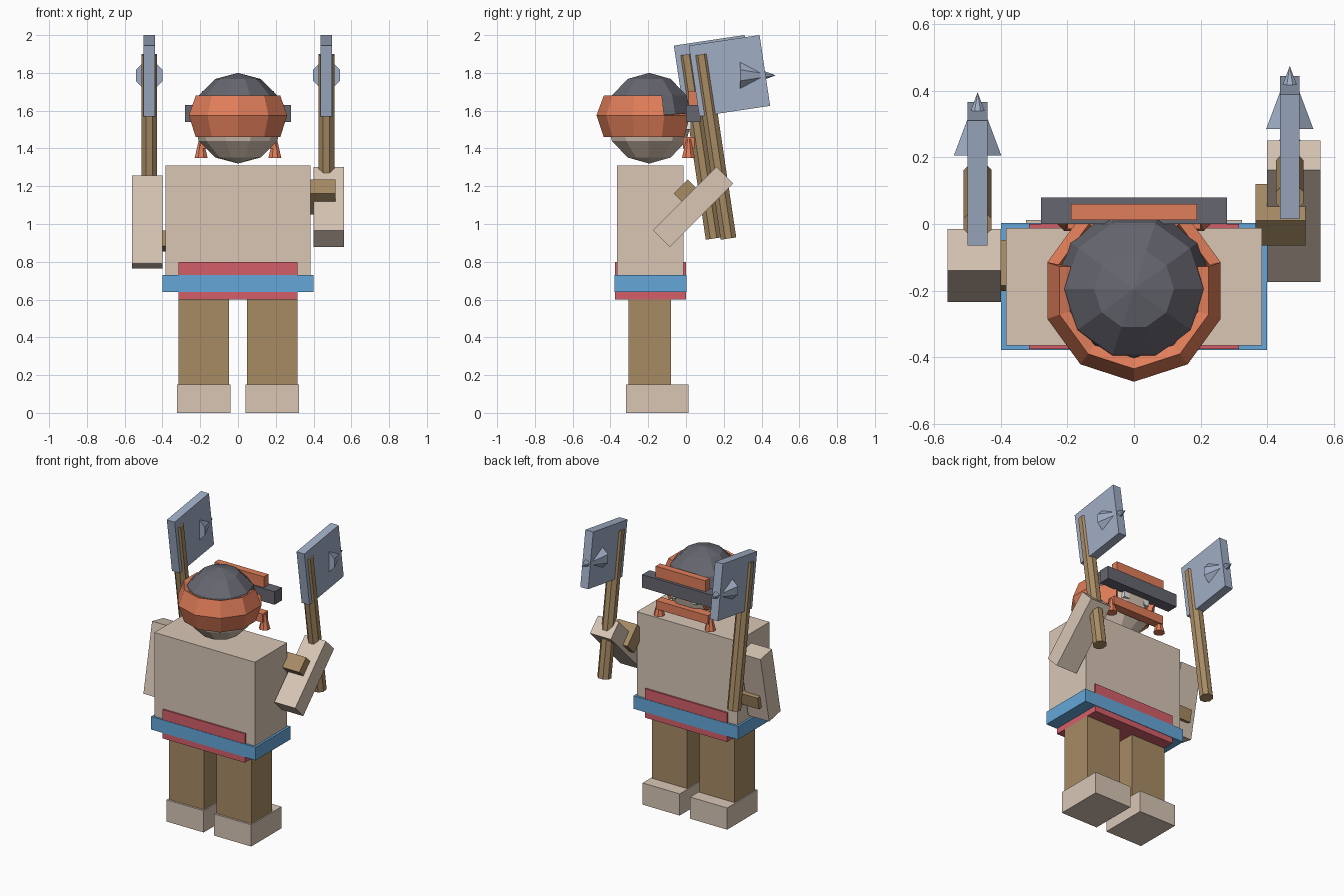
import bpy, bmesh, math
from mathutils import Matrix, Vector

cube = bpy.data.objects.get("Cube")
if cube:
    bpy.data.objects.remove(cube, do_unlink=True)


def material(name, *srgb):
    lin = [(c / 255 / 12.92 if c < 11 else ((c / 255 + 0.055) / 1.055) ** 2.4) for c in srgb] + [1]
    m = bpy.data.materials.new(name)
    m.use_nodes = True
    m.diffuse_color = lin
    m.node_tree.nodes["Principled BSDF"].inputs["Base Color"].default_value = lin
    return m


tan = material("tan", 216, 198, 181)
brown = material("brown", 167, 139, 100)
red = material("red", 212, 95, 106)
blue = material("blue", 101, 167, 216)
orange = material("orange", 225, 126, 90)
grey = material("dark grey", 102, 102, 112)
steel = material("steel", 160, 174, 197)
white = material("white", 235, 235, 235)


def finish(name, bm, *mats):
    bmesh.ops.recalc_face_normals(bm, faces=bm.faces)
    mesh = bpy.data.meshes.new(name)
    bm.to_mesh(mesh)
    bm.free()
    for m in mats:
        mesh.materials.append(m)
    ob = bpy.data.objects.new(name, mesh)
    bpy.context.collection.objects.link(ob)
    return ob


def box(name, mat, centre, size, tilt=0):
    """Box turned about x by tilt degrees."""
    bm = bmesh.new()
    mtx = Matrix.Translation(centre) @ Matrix.Rotation(math.radians(tilt), 4, 'X')
    bmesh.ops.create_cube(bm, size=1, matrix=mtx @ Matrix.Diagonal((*size, 1)))
    return finish(name, bm, mat)


def span(name, mat, x, y, z):
    """Upright box from its extents."""
    ends = list(zip(x, y, z))
    lo, hi = Vector(ends[0]), Vector(ends[1])
    return box(name, mat, (lo + hi) / 2, hi - lo)


def cone(name, mat, centre, r1, r2, depth, tilt=0, sides=8):
    bm = bmesh.new()
    mtx = Matrix.Translation(centre) @ Matrix.Rotation(math.radians(tilt), 4, 'X')
    turn = Matrix.Rotation(math.pi / sides, 4, 'Z')
    bmesh.ops.create_cone(bm, cap_ends=True, segments=sides, radius1=r1, radius2=r2,
                          depth=depth, matrix=mtx @ turn)
    return finish(name, bm, mat)


# Torso, skirt and belt
span("torso", tan, (-.385, .385), (-.365, -.012), (.73, 1.31))
span("skirt", red, (-.315, .315), (-.376, 0), (.6, .8))
span("belt", blue, (-.4, .4), (-.379, .003), (.64, .73))

# Legs and feet
for side, s in (("left", 1), ("right", -1)):
    box(side + "_leg", brown, (s * .182, -.192, .375), (.267, .225, .45))
    box(side + "_foot", tan, (s * .182, -.153, .075), (.284, .33, .15))

# Head: ten-sided ball with a helmet above and skin below
HEAD = Vector((0, -.195, 1.56))
bm = bmesh.new()
bmesh.ops.create_uvsphere(bm, u_segments=10, v_segments=6, radius=.24,
                          matrix=Matrix.Translation(HEAD) @ Matrix.Rotation(math.radians(18), 4, 'Z'))
for f in bm.faces:
    f.material_index = 0 if f.calc_center_median().z > HEAD.z else 1
finish("head", bm, grey, tan)

# Hair band: two tiers, the lower one reaching further round the head
bm = bmesh.new()
rings = []
for r, z in ((.235, 1.46), (.274, 1.575), (.235, 1.68)):
    rings.append([bm.verts.new((r * math.cos(math.radians(18 + 36 * i)),
                                HEAD.y - .005 + r * math.sin(math.radians(18 + 36 * i)), z))
                  for i in range(10)])
for tier, sectors in ((0, range(3, 11)), (1, range(4, 10))):
    low, high = rings[tier], rings[tier + 1]
    for i in sectors:
        a, b = i % 10, (i + 1) % 10
        bm.faces.new((low[a], low[b], high[b], high[a]))
bmesh.ops.delete(bm, geom=[v for v in bm.verts if not v.link_faces], context='VERTS')
hair = finish("hair_band", bm, orange)
solid = hair.modifiers.new("thickness", 'SOLIDIFY')
solid.thickness = .035
solid.offset = -1

# Face: visor, brow, moustache with tassels, eyes
span("visor", grey, (-.28, .28), (0, .08), (1.54, 1.63))
span("brow", orange, (-.19, .19), (.012, .06), (1.62, 1.705))
span("moustache", orange, (-.2, .2), (-.015, .045), (1.4, 1.46))
for side, s in (("left", 1), ("right", -1)):
    cone(side + "_tassel", orange, (s * .195, .013, 1.4), .037, .012, .1)
    box(side + "_eye", white, (s * .08, .012, 1.52), (.04, .03, .04))

# Arms with cuffs; the left arm is raised further
box("left_arm", tan, (.48, .038, 1.09), (.16, .125, .476), -45)
box("left_cuff", brown, (.44, .0275, 1.143), (.15, .155, .106), -45)
box("right_arm", tan, (-.48, -.125, 1.01), (.16, .1275, .475), -11.5)
box("right_cuff", brown, (-.44, -.125, .91), (.15, .14, .085), -11.5)

# Two hammers: handle, square head and spike
for side, x, y in (("left", .468, 0), ("right", -.47, -.079)):
    cone(side + "_hammer_handle", brown, (x, .152 + y, 1.41), .045, .045, .985, 8.5)
    box(side + "_hammer_head", steel, (x, .23 + y, 1.785), (.06, .379, .379), 8.5)
    cone(side + "_hammer_spike", steel, (x, .38 + y, 1.787), .077, 0, .19, -90)
